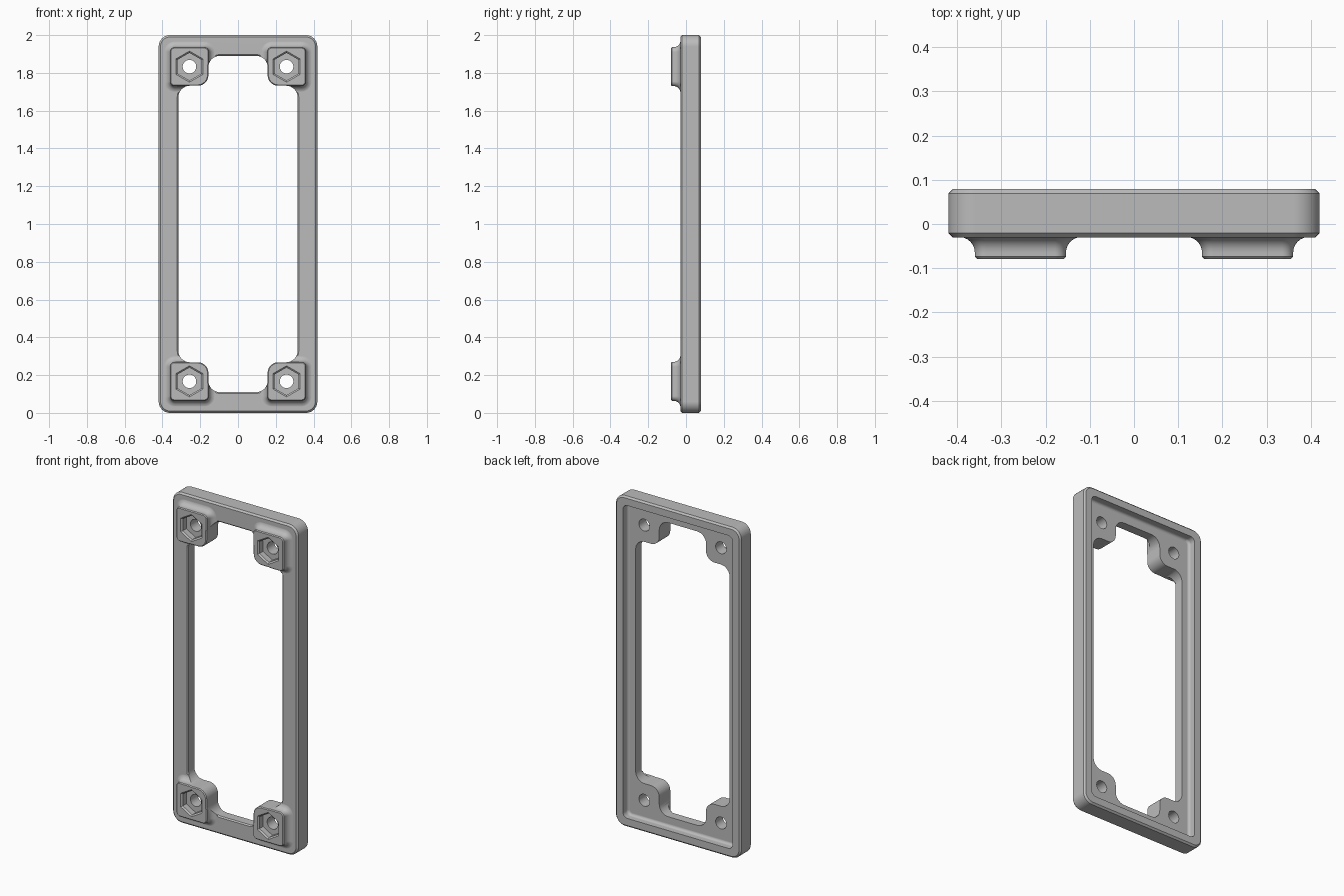
import bpy
import bmesh
from math import sin, cos, pi, radians
from mathutils import Vector

if "Cube" in bpy.data.objects:
    bpy.data.objects.remove(bpy.data.objects["Cube"])

FRONT, BACK = -0.079, 0.079      # boss faces and rear lip
FACE, FLOOR = -0.03, 0.032       # front of the plate and recess floor
BOSS_X, BOSS_Z, BOSS_HALF = 0.257, 0.833, 0.103

grey = bpy.data.materials.new("plain grey")
grey.use_nodes = True
grey.diffuse_color = (0.5, 0.5, 0.5, 1)
grey.node_tree.nodes["Principled BSDF"].inputs["Base Color"].default_value = (0.5, 0.5, 0.5, 1)


def round_corners(corners, steps=8):
    """Outline in x-z from (x, z, radius) right-angle corners."""
    points = []
    for i, (x, z, r) in enumerate(corners):
        here = Vector((x, z))
        before = (Vector(corners[i - 1][:2]) - here).normalized()
        after = (Vector(corners[(i + 1) % len(corners)][:2]) - here).normalized()
        centre = here + r * (before + after)
        for k in range(steps + 1):
            t = pi / 2 * k / steps
            points.append(centre - r * (cos(t) * after + sin(t) * before))
    return points


def rectangle(w, h, r):
    return round_corners([(w, h, r), (-w, h, r), (-w, -h, r), (w, -h, r)])


def ngon(sides, r):
    return [Vector((r * sin(2 * pi * i / sides), r * cos(2 * pi * i / sides)))
            for i in range(sides)]


def opening(d):
    """Window outline that steps round the four bosses, grown by d."""
    x, z = 0.315 + d, 0.89 + d
    nx, nz = BOSS_X - BOSS_HALF + 0.003 + d, BOSS_Z - BOSS_HALF + 0.002 + d
    quarter = [(x, nz, 0.06 + d), (nx, nz, 0.055 - d), (nx, z, 0.06 + d)]
    half = quarter + [(-a, b, r) for a, b, r in reversed(quarter)]
    return round_corners(half + [(-a, -b, r) for a, b, r in half])


def loft(name, layers, x=0, z=1):
    """Solid through (y, outline) layers."""
    bm = bmesh.new()
    rings = [[bm.verts.new((p.x + x, y, p.y + z)) for p in pts] for y, pts in layers]
    n = len(rings[0])
    for a, b in zip(rings, rings[1:]):
        for i in range(n):
            j = (i + 1) % n
            bm.faces.new((a[i], a[j], b[j], b[i]))
    bm.faces.new(rings[0])
    bm.faces.new(rings[-1])
    bmesh.ops.recalc_face_normals(bm, faces=bm.faces[:])
    mesh = bpy.data.meshes.new(name)
    bm.to_mesh(mesh)
    bm.free()
    mesh.materials.append(grey)
    obj = bpy.data.objects.new(name, mesh)
    bpy.context.collection.objects.link(obj)
    return obj


def combine(target, other, operation):
    """Apply a boolean and remove the helper."""
    mod = target.modifiers.new("cut", 'BOOLEAN')
    mod.operation, mod.object, mod.solver = operation, other, 'EXACT'
    bpy.context.view_layer.update()
    graph = bpy.context.evaluated_depsgraph_get()
    mesh = bpy.data.meshes.new_from_object(target.evaluated_get(graph))
    target.modifiers.clear()
    target.data = mesh
    bpy.data.objects.remove(other)


# Outer plate with chamfered front and back edges
c = 0.01
frame = loft("frame", [
    (FACE, rectangle(0.42 - c, 1 - c, 0.06 - c)),
    (FACE + c, rectangle(0.42, 1, 0.06)),
    (BACK - c, rectangle(0.42, 1, 0.06)),
    (BACK, rectangle(0.42 - c, 1 - c, 0.06 - c))])

# Bevel round the front of the window
combine(frame, loft("window_bevel", [
    (FACE + 0.007, opening(0)), (FACE - 0.008, opening(0.015))]), 'DIFFERENCE')

corners = [(sx * BOSS_X, 1 + sz * BOSS_Z) for sx in (-1, 1) for sz in (-1, 1)]

# Square bosses with a fillet where they meet the plate
fillet = 0.035


def boss_ring(d):
    return rectangle(BOSS_HALF + d, BOSS_HALF + d, 0.025 + d)


boss_layers = [(FRONT, boss_ring(-0.005)), (FRONT + 0.005, boss_ring(0))]
for k in range(7):
    t = pi / 2 * k / 6
    boss_layers.append((FACE + 0.0005 - fillet * (1 - sin(t)), boss_ring(fillet * (1 - cos(t)))))
boss_layers.append((0, boss_ring(fillet)))
for x, z in corners:
    combine(frame, loft("boss", boss_layers, x, z), 'UNION')

# Rear recess with a rounded foot
foot = 0.016
recess = [(BACK + 0.05, rectangle(0.367, 0.947, 0.03))]
for k in range(6):
    t = pi / 2 * k / 5
    d = foot * (1 - cos(t))
    recess.append((FLOOR + foot * (1 - sin(t)), rectangle(0.367 - d, 0.947 - d, 0.03 - d)))
combine(frame, loft("recess", recess), 'DIFFERENCE')

# Window through the plate, bevelling the boss faces it passes
combine(frame, loft("window", [
    (BACK + 0.1, opening(0)), (FRONT + 0.005, opening(0)),
    (FRONT - 0.01, opening(0.015))]), 'DIFFERENCE')

# Hexagonal nut pockets and bolt holes
for x, z in corners:
    combine(frame, loft("nut_pocket", [
        (FRONT - 0.01, ngon(6, 0.094)), (FRONT + 0.008, ngon(6, 0.073)),
        (FRONT + 0.042, ngon(6, 0.073))], x, z), 'DIFFERENCE')
    combine(frame, loft("bolt_hole", [
        (FRONT - 0.05, ngon(32, 0.036)), (BACK + 0.05, ngon(32, 0.036))], x, z), 'DIFFERENCE')

# Smooth rounds, crisp edges
bpy.ops.object.select_all(action='DESELECT')
frame.select_set(True)
bpy.context.view_layer.objects.active = frame
bpy.ops.object.shade_smooth_by_angle(angle=radians(30))
weighted = frame.modifiers.new("even_shading", 'WEIGHTED_NORMAL')
weighted.keep_sharp = True
